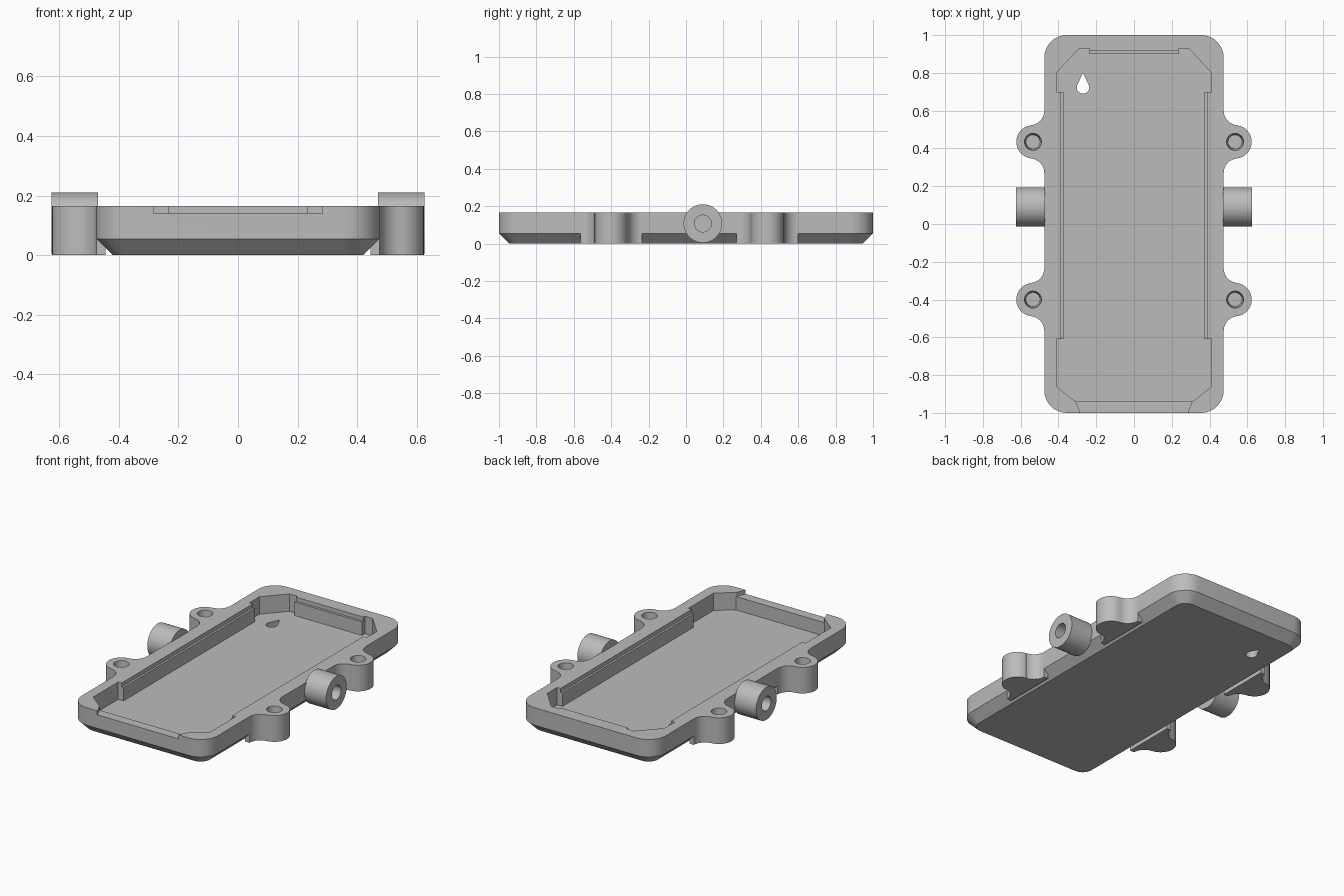
import bpy, bmesh
from math import sin, cos, pi, radians
from mathutils import Matrix

cube = bpy.data.objects.get("Cube")
if cube:
    bpy.data.objects.remove(cube)

grey = bpy.data.materials.new("plain grey")
grey.use_nodes = True
colour = (0.5, 0.5, 0.5, 1)
grey.diffuse_color = colour
grey.node_tree.nodes["Principled BSDF"].inputs["Base Color"].default_value = colour

TOP, FLOOR, LEDGE, CHAMFER = 0.165, 0.055, 0.14, 0.055


def finish(bm, name):
    bmesh.ops.recalc_face_normals(bm, faces=bm.faces[:])
    mesh = bpy.data.meshes.new(name)
    bm.to_mesh(mesh)
    bm.free()
    mesh.materials.append(grey)
    obj = bpy.data.objects.new(name, mesh)
    bpy.context.collection.objects.link(obj)
    return obj


def loft(name, rings):
    """Solid through rings of (outline, z) with equal point counts."""
    bm = bmesh.new()
    loops = [[bm.verts.new((x, y, z)) for x, y in pts] for pts, z in rings]
    for a, b in zip(loops, loops[1:]):
        for i in range(len(a)):
            j = (i + 1) % len(a)
            bm.faces.new((a[i], a[j], b[j], b[i]))
    bm.faces.new(loops[0][::-1])
    bm.faces.new(loops[-1])
    return finish(bm, name)


def prism(name, pts, z0, z1):
    return loft(name, [(pts, z0), (pts, z1)])


def lathe(name, profile, matrix, steps=48):
    """Revolve (radius, height) points around z, then place the result."""
    bm = bmesh.new()
    verts = [bm.verts.new((r, 0, z)) for r, z in profile]
    edges = [bm.edges.new(pair) for pair in zip(verts, verts[1:])]
    bmesh.ops.spin(bm, geom=verts + edges, axis=(0, 0, 1), cent=(0, 0, 0),
                   angle=2 * pi, steps=steps)
    bmesh.ops.remove_doubles(bm, verts=bm.verts[:], dist=1e-5)
    bmesh.ops.transform(bm, matrix=matrix, verts=bm.verts[:])
    return finish(bm, name)


def arc(cx, cy, r, start, end, n=12):
    angles = [radians(start + (end - start) * i / n) for i in range(n + 1)]
    return [(cx + r * cos(a), cy + r * sin(a)) for a in angles]


def rounded_rect(hx, hy, r):
    pts = []
    for sx, sy, a in ((1, 1, 0), (-1, 1, 90), (-1, -1, 180), (1, -1, 270)):
        pts += arc(sx * (hx - r), sy * (hy - r), r, a, a + 90)
    return pts


def combine(obj, other, operation):
    mod = obj.modifiers.new(operation.lower(), "BOOLEAN")
    mod.object, mod.operation, mod.solver = other, operation, "EXACT"
    bpy.context.view_layer.objects.active = obj
    bpy.ops.object.modifier_apply(modifier=mod.name)
    bpy.data.objects.remove(other)


def mirrored(half):
    return half + [(-x, y) for x, y in reversed(half)]


# Tray shell with a chamfered underside
outer = rounded_rect(0.475, 1, 0.12)
lower = rounded_rect(0.475 - CHAMFER, 1 - CHAMFER, 0.12 - CHAMFER)
tray = loft("tray_body", [(lower, 0), (outer, CHAMFER), (outer, TOP)])

# Four screw ears, flared into the sides
EAR_X, EAR_R, FLARE = 0.535, 0.088, 0.077
reach = EAR_R + FLARE
ear = [(0.445, -reach)]
ear += arc(0.475 + FLARE, -reach, FLARE, 180, 96)
ear += arc(EAR_X, 0, EAR_R, -84, 84, 28)
ear += arc(0.475 + FLARE, reach, FLARE, 264, 180)
ear += [(0.445, reach)]
ear_spots = [(side, y) for side in (1, -1) for y in (-0.4, 0.435)]
for side, y in ear_spots:
    pts = [(side * px, y + py) for px, py in ear]
    combine(tray, prism("ear", pts, 0, TOP), "UNION")
for side, y in ear_spots:
    hole = lathe("hole", [(0, 0.04), (0.037, 0.04), (0.045, TOP), (0.045, 0.2), (0, 0.2)],
                 Matrix.Translation((side * EAR_X, y, 0)), 32)
    combine(tray, hole, "DIFFERENCE")


# Pocket with stepped rails along the sides and the back
def pocket(rail_x, back_y):
    return mirrored([(0.31, -0.94), (0.41, -0.86), (0.41, -0.61), (rail_x, -0.61),
                     (rail_x, 0.7), (0.41, 0.7), (0.41, 0.8), (0.29, 0.93),
                     (0.235, 0.93), (0.235, back_y)])


combine(tray, prism("pocket", pocket(0.373, 0.9), FLOOR, 0.25), "DIFFERENCE")
combine(tray, prism("rail_step", pocket(0.386, 0.915), LEDGE, 0.25), "DIFFERENCE")

# Shallow opening in the front rim
opening = mirrored([(0.28, -1.01), (0.31, -0.935)])
combine(tray, prism("opening", opening, LEDGE, 0.25), "DIFFERENCE")

# Drop-shaped hole through the floor
drop = arc(-0.27, 0.723, 0.033, 155, 385, 20) + [(-0.27, 0.8)]
combine(tray, prism("drop", drop, -0.1, 0.25), "DIFFERENCE")

# Side pivots with blind bores
pivots = []
for side, name in ((1, "left_pivot"), (-1, "right_pivot")):
    place = Matrix.Translation((side * 0.47, 0.09, 0.107)) @ Matrix.Rotation(side * pi / 2, 4, "Y")
    pivots.append(lathe(name, [(0, 0), (0.103, 0), (0.103, 0.155), (0.045, 0.155),
                               (0.045, 0.05), (0, 0.05)], place))

# Smooth curves, sharp edges
bpy.ops.object.select_all(action="DESELECT")
for obj in [tray] + pivots:
    obj.select_set(True)
bpy.context.view_layer.objects.active = tray
bpy.ops.object.shade_smooth_by_angle(angle=radians(25))
